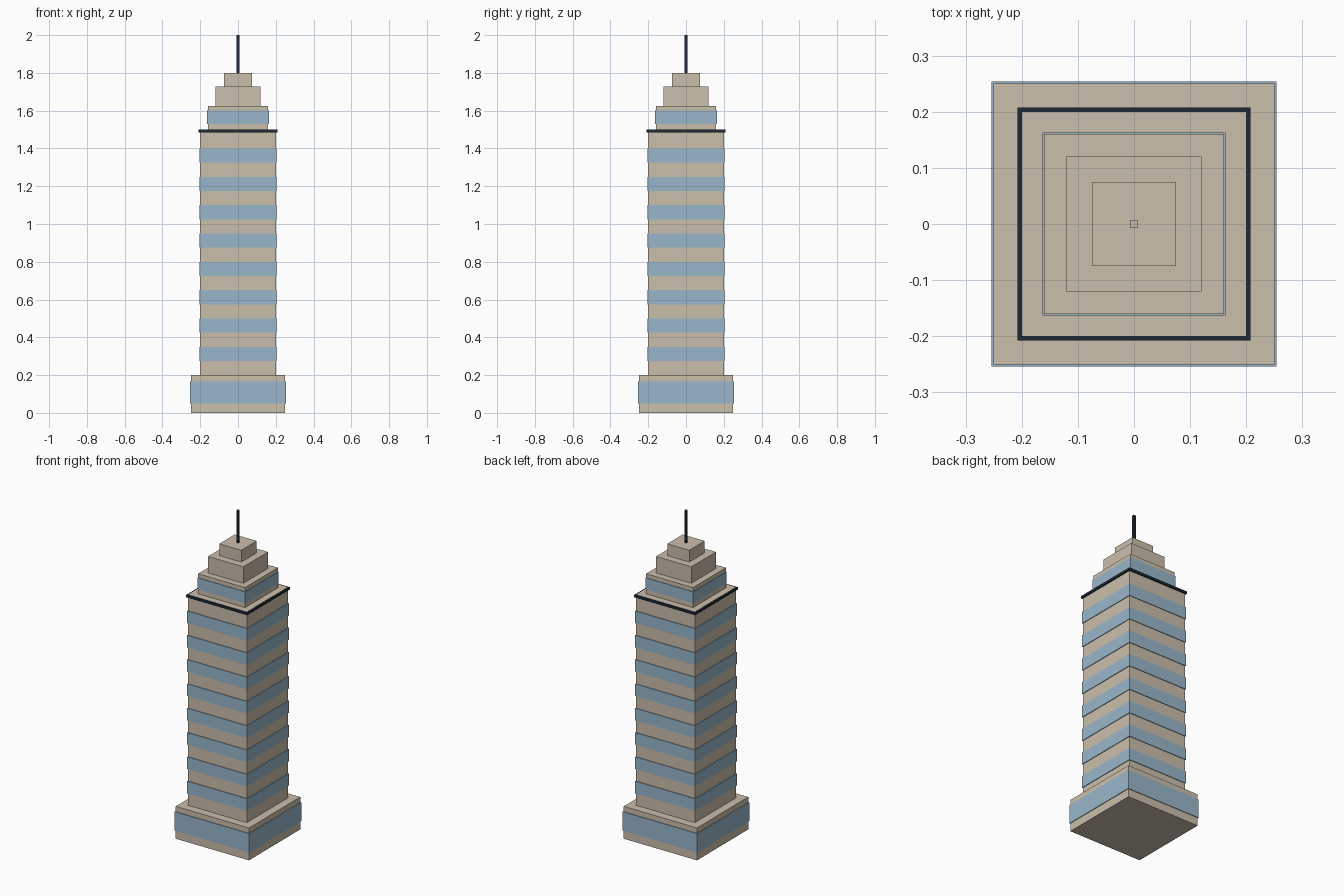
import bpy
import bmesh
from mathutils import Matrix

cube = bpy.data.objects.get("Cube")
if cube:
    bpy.data.objects.remove(cube, do_unlink=True)


def material(name, rgb):
    mat = bpy.data.materials.new(name)
    mat.use_nodes = True
    mat.diffuse_color = (*rgb, 1)
    mat.node_tree.nodes["Principled BSDF"].inputs["Base Color"].default_value = (*rgb, 1)
    return mat


stone = material("tan_stone", (0.60, 0.52, 0.41))
glass = material("blue_glass", (0.32, 0.47, 0.60))
metal = material("dark_metal", (0.013, 0.023, 0.037))


def block(name, half, bottom, top, mat, top_mat=None):
    """Square block standing on the central axis, with an optional top colour."""
    bm = bmesh.new()
    place = Matrix.Translation((0, 0, (bottom + top) / 2))
    size = Matrix.Diagonal((2 * half, 2 * half, top - bottom, 1))
    bmesh.ops.create_cube(bm, size=1, matrix=place @ size)
    bm.normal_update()
    mesh = bpy.data.meshes.new(name)
    mesh.materials.append(mat)
    if top_mat:
        mesh.materials.append(top_mat)
        for face in bm.faces:
            face.material_index = int(face.normal.z > 0.5)
    bm.to_mesh(mesh)
    bm.free()
    obj = bpy.data.objects.new(name, mesh)
    bpy.context.collection.objects.link(obj)
    return obj


# Podium with its tall window band
block("podium", 0.25, 0, 0.2, stone)
block("podium_windows", 0.254, 0.05, 0.167, glass)

# Main shaft with evenly spaced window bands
block("shaft", 0.2, 0.2, 1.501, stone)
for i in range(8):
    z = 0.275 + 0.15 * i
    block(f"shaft_windows_{i + 1}", 0.204, z, z + 0.075, glass)

# Dark cornice around the roof edge
block("cornice", 0.208, 1.485, 1.5, metal)

# Stepped crown
block("crown_lower", 0.16, 1.5, 1.625, stone)
block("crown_windows", 0.1635, 1.53, 1.6, glass)
block("crown_middle", 0.12, 1.625, 1.727, stone)
block("crown_upper", 0.075, 1.727, 1.8, stone)

# Square mast with a pale tip
block("mast", 0.007, 1.8, 2, metal, stone)
